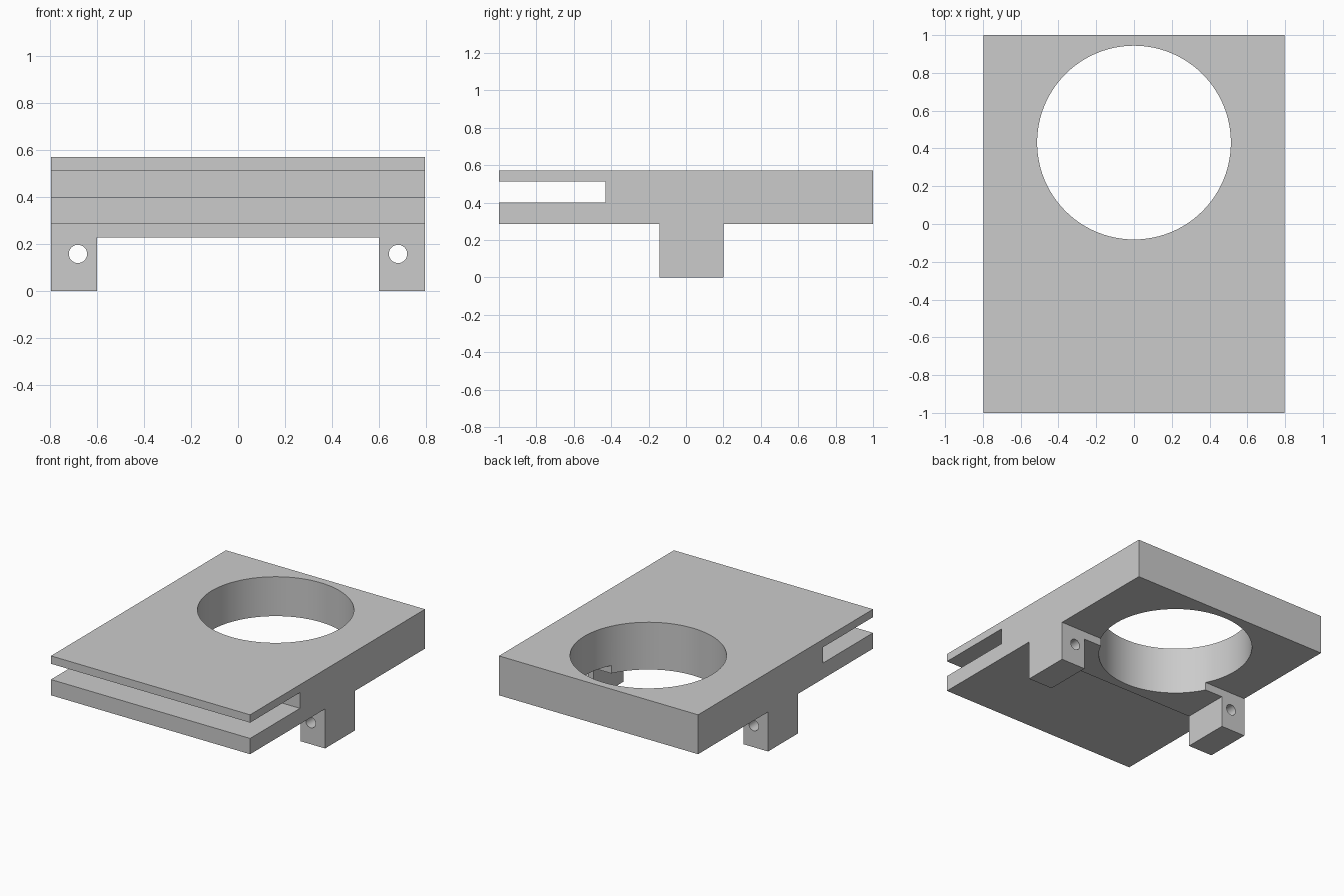
import bpy
import bmesh
from math import radians
from mathutils import Matrix, Vector

cube = bpy.data.objects.get("Cube")
if cube:
    bpy.data.objects.remove(cube, do_unlink=True)

HALF_W = 0.797
TOP, SLOT_TOP, SLOT_BOTTOM, PLATE_BOTTOM, BAR_BOTTOM = 0.571, 0.514, 0.4, 0.286, 0.229
LEG_FRONT, LEG_BACK, LEG_INNER = -0.143, 0.2, 0.601
SLOT_END = -0.43

grey = bpy.data.materials.new("plain grey")
grey.use_nodes = True
grey.diffuse_color = (0.6, 0.6, 0.6, 1)
grey.node_tree.nodes["Principled BSDF"].inputs["Base Color"].default_value = (0.6, 0.6, 0.6, 1)


def make_object(name, bm):
    bmesh.ops.recalc_face_normals(bm, faces=bm.faces)
    mesh = bpy.data.meshes.new(name)
    bm.to_mesh(mesh)
    bm.free()
    mesh.materials.append(grey)
    obj = bpy.data.objects.new(name, mesh)
    bpy.context.collection.objects.link(obj)
    return obj


def cylinder(name, radius, depth, centre, tilt, sides):
    bm = bmesh.new()
    bmesh.ops.create_cone(bm, cap_ends=True, segments=sides, radius1=radius, radius2=radius,
                          depth=depth, matrix=Matrix.Translation(centre) @ Matrix.Rotation(tilt, 4, "X"))
    return make_object(name, bm)


def box(name, low, high):
    low, high = Vector(low), Vector(high)
    bm = bmesh.new()
    bmesh.ops.create_cube(bm, matrix=Matrix.Translation((low + high) / 2) @ Matrix.Diagonal((*(high - low), 1)))
    return make_object(name, bm)


# Slotted plate and mounting legs: one side profile extruded across the width
profile = [(-1, PLATE_BOTTOM), (LEG_FRONT, PLATE_BOTTOM), (LEG_FRONT, 0), (LEG_BACK, 0),
           (LEG_BACK, PLATE_BOTTOM), (1, PLATE_BOTTOM), (1, TOP), (-1, TOP),
           (-1, SLOT_TOP), (SLOT_END, SLOT_TOP), (SLOT_END, SLOT_BOTTOM), (-1, SLOT_BOTTOM)]
bm = bmesh.new()
face = bm.faces.new([bm.verts.new((-HALF_W, y, z)) for y, z in profile])
extruded = bmesh.ops.extrude_face_region(bm, geom=[face])["geom"]
bmesh.ops.translate(bm, vec=(2 * HALF_W, 0, 0),
                    verts=[v for v in extruded if isinstance(v, bmesh.types.BMVert)])
bracket = make_object("slotted_bracket", bm)

# Channel between the legs, large round opening, and bolt holes
cutters = [
    box("channel_cutter", (-LEG_INNER, -0.5, -0.2), (LEG_INNER, 0.5, BAR_BOTTOM)),
    cylinder("opening_cutter", 0.513, 2, (0, 0.431, 0.4), 0, 96),
]
for side in (-1, 1):
    cutters.append(cylinder("bolt_hole_cutter", 0.039, 1, (side * 0.682, 0, 0.158), radians(90), 32))

bpy.context.view_layer.objects.active = bracket
for cutter in cutters:
    mod = bracket.modifiers.new("cut", "BOOLEAN")
    mod.operation = "DIFFERENCE"
    mod.solver = "EXACT"
    mod.object = cutter
    bpy.ops.object.modifier_apply(modifier=mod.name)
    bpy.data.objects.remove(cutter, do_unlink=True)

# Smooth round walls, keeping the edges sharp
bpy.ops.object.select_all(action="DESELECT")
bracket.select_set(True)
bpy.ops.object.shade_smooth_by_angle(angle=radians(30))
